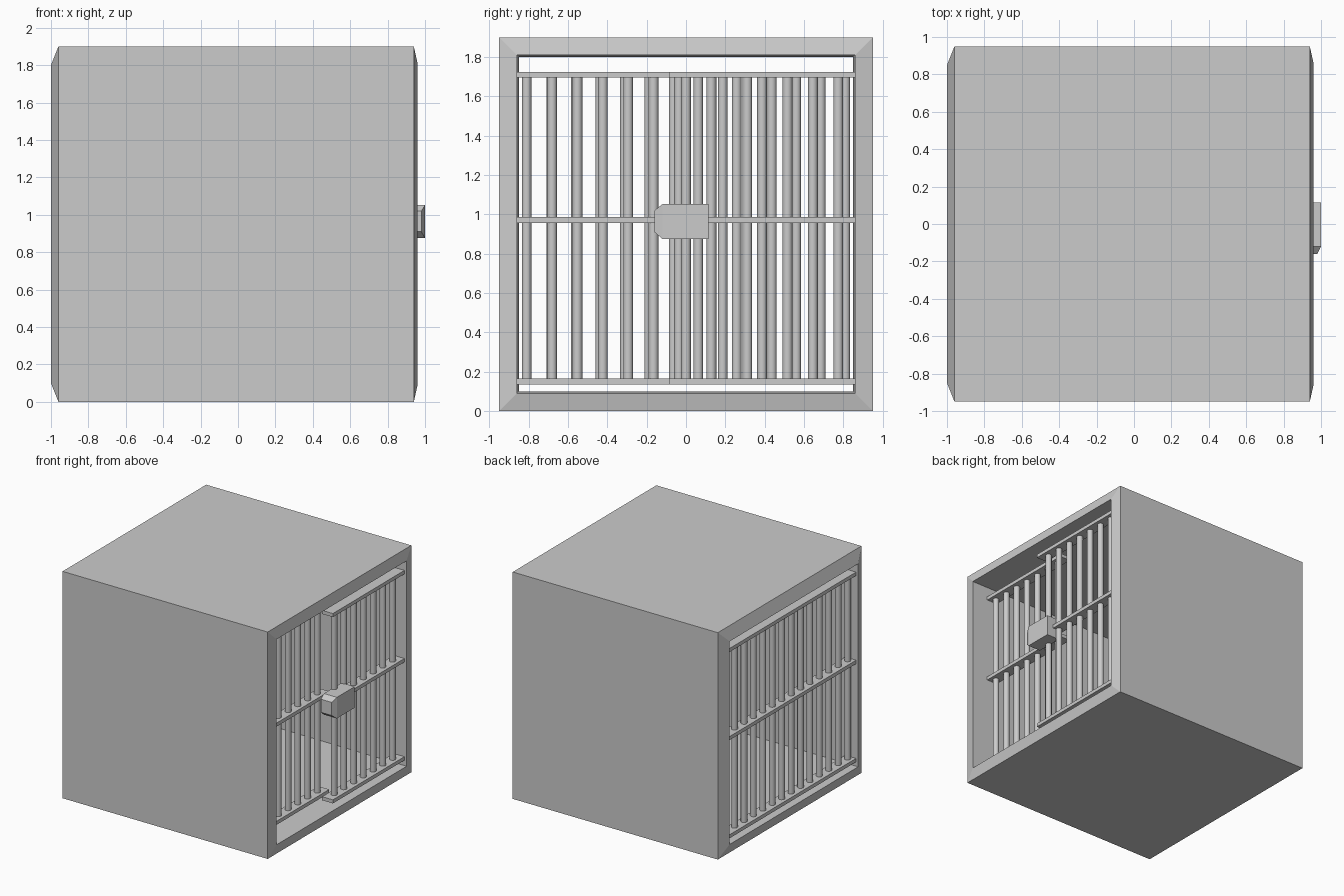
import bpy, bmesh
from mathutils import Matrix, Vector

if "Cube" in bpy.data.objects:
    bpy.data.objects.remove(bpy.data.objects["Cube"])


def finish(bm, name):
    bmesh.ops.recalc_face_normals(bm, faces=bm.faces)
    me = bpy.data.meshes.new(name)
    bm.to_mesh(me)
    bm.free()
    ob = bpy.data.objects.new(name, me)
    bpy.context.collection.objects.link(ob)
    return ob


def add_box(bm, lo, hi):
    lo, hi = Vector(lo), Vector(hi)
    m = Matrix.Translation((lo + hi) / 2) @ Matrix.Diagonal((*(hi - lo), 1))
    bmesh.ops.create_cube(bm, size=1, matrix=m)


def loft(rings, name, closed=False):
    """Join equal-length rings of points; close into a tube loop or cap both ends."""
    bm = bmesh.new()
    vs = [[bm.verts.new(p) for p in r] for r in rings]
    n = len(vs[0])
    pairs = list(zip(vs, vs[1:])) + ([(vs[-1], vs[0])] if closed else [])
    for a, b in pairs:
        for i in range(n):
            j = (i + 1) % n
            bm.faces.new((a[i], a[j], b[j], b[i]))
    if not closed:
        bm.faces.new(vs[0])
        bm.faces.new(vs[-1])
    return finish(bm, name)


def square(x, h):
    return [(x, sy * h, 0.95 + sz * h) for sy, sz in ((-1, -1), (1, -1), (1, 1), (-1, 1))]


def barred_panel(name, x, y0, y1, bars):
    # three flat rails
    bm = bmesh.new()
    for z0, z1 in ((0.135, 0.165), (0.957, 0.987), (1.695, 1.725)):
        add_box(bm, (x - 0.05, y0, z0), (x + 0.05, y1, z1))
    finish(bm, name + "_rails")
    # round upright bars
    bm = bmesh.new()
    for y in bars:
        bmesh.ops.create_cone(bm, cap_ends=True, segments=12, radius1=0.025, radius2=0.025,
                              depth=1.54, matrix=Matrix.Translation((x, y, 0.93)))
    for f in bm.faces:
        f.smooth = len(f.verts) == 4
    for e in bm.edges:
        e.smooth = all(len(f.verts) == 4 for f in e.link_faces)
    finish(bm, name + "_bars")


# cell shell, open at both x ends, with raised inner rims
loft([square(-0.96, 0.95), square(0.94, 0.95), square(0.96, 0.86), square(-1.0, 0.85)],
     "cell_shell", closed=True)

# barred walls and sliding door
step = 0.129
barred_panel("back_wall", -0.93, -0.86, 0.86, [-0.81 + i * 1.62 / 13 for i in range(14)])
barred_panel("fixed_panel", 0.76, -0.895, 0.05, [-0.81 + i * step for i in range(7)])
barred_panel("sliding_door", 0.89, -0.087, 0.86, [i * step for i in range(7)])


# lock box with a tapered nose
def lock_ring(y, x1, z0, z1):
    return [(0.88, y, z0), (x1, y, z0), (x1, y, z1), (0.88, y, z1)]


loft([lock_ring(-0.16, 0.98, 0.91, 1.02), lock_ring(-0.12, 1.0, 0.875, 1.052),
      lock_ring(0.115, 1.0, 0.875, 1.052)], "door_lock")
